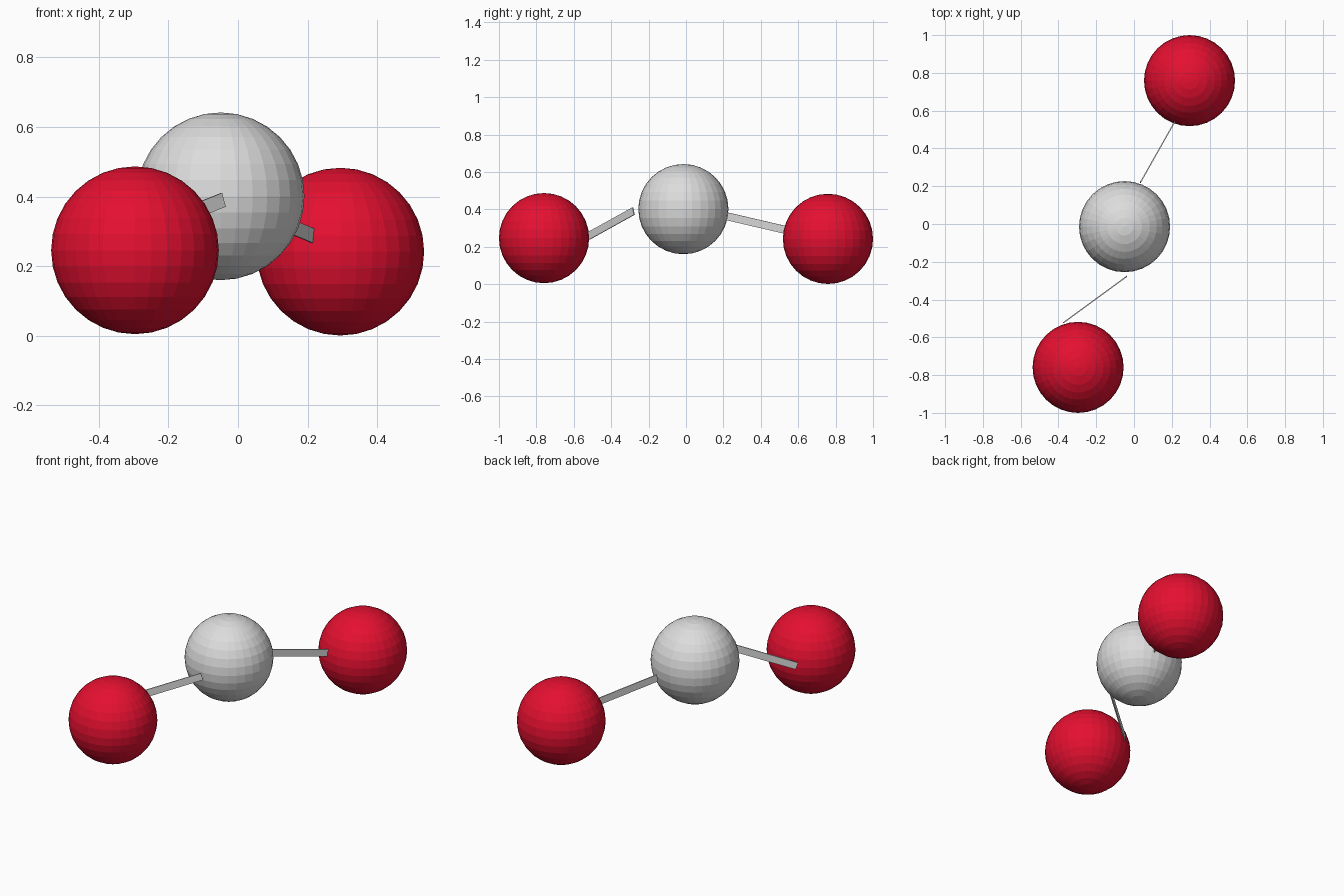
import bpy
from mathutils import Vector, Matrix

if "Cube" in bpy.data.objects:
    bpy.data.objects.remove(bpy.data.objects["Cube"])


def material(name, rgb):
    m = bpy.data.materials.new(name)
    m.diffuse_color = (*rgb, 1)
    m.use_nodes = True
    m.node_tree.nodes["Principled BSDF"].inputs["Base Color"].default_value = m.diffuse_color
    return m


RED = material("crimson red", (0.78, 0.005, 0.03))
GREY = material("light grey", (0.72, 0.72, 0.72))


def ball(name, loc, mat):
    # flat-faced ball
    bpy.ops.mesh.primitive_uv_sphere_add(segments=32, ring_count=16,
                                         radius=0.241, location=loc)
    ob = bpy.context.object
    ob.name = name
    ob.data.materials.append(mat)


def strip(name, a, b, height=0.042, thick=0.006):
    # thin upright strip running from a to b
    a, b = Vector(a), Vector(b)
    along = (b - a).normalized()
    side = Vector((0, 0, 1)).cross(along).normalized()
    up = along.cross(side)
    bpy.ops.mesh.primitive_cube_add(size=1)
    ob = bpy.context.object
    ob.name = name
    rot = Matrix((along, side, up)).transposed().to_4x4()
    size = Matrix.Diagonal(((b - a).length, thick, height, 1))
    ob.data.transform(Matrix.Translation((a + b) / 2) @ rot @ size)
    ob.data.materials.append(GREY)


# balls
ball("middle_ball", (-0.05, -0.014, 0.401), GREY)
ball("back_ball", (0.294, 0.759, 0.242), RED)
ball("front_ball", (-0.296, -0.759, 0.246), RED)

# connecting strips
strip("back_bond", (0.035, 0.222, 0.362), (0.215, 0.54, 0.288))
strip("front_bond", (-0.042, -0.28, 0.391), (-0.37, -0.52, 0.258))
